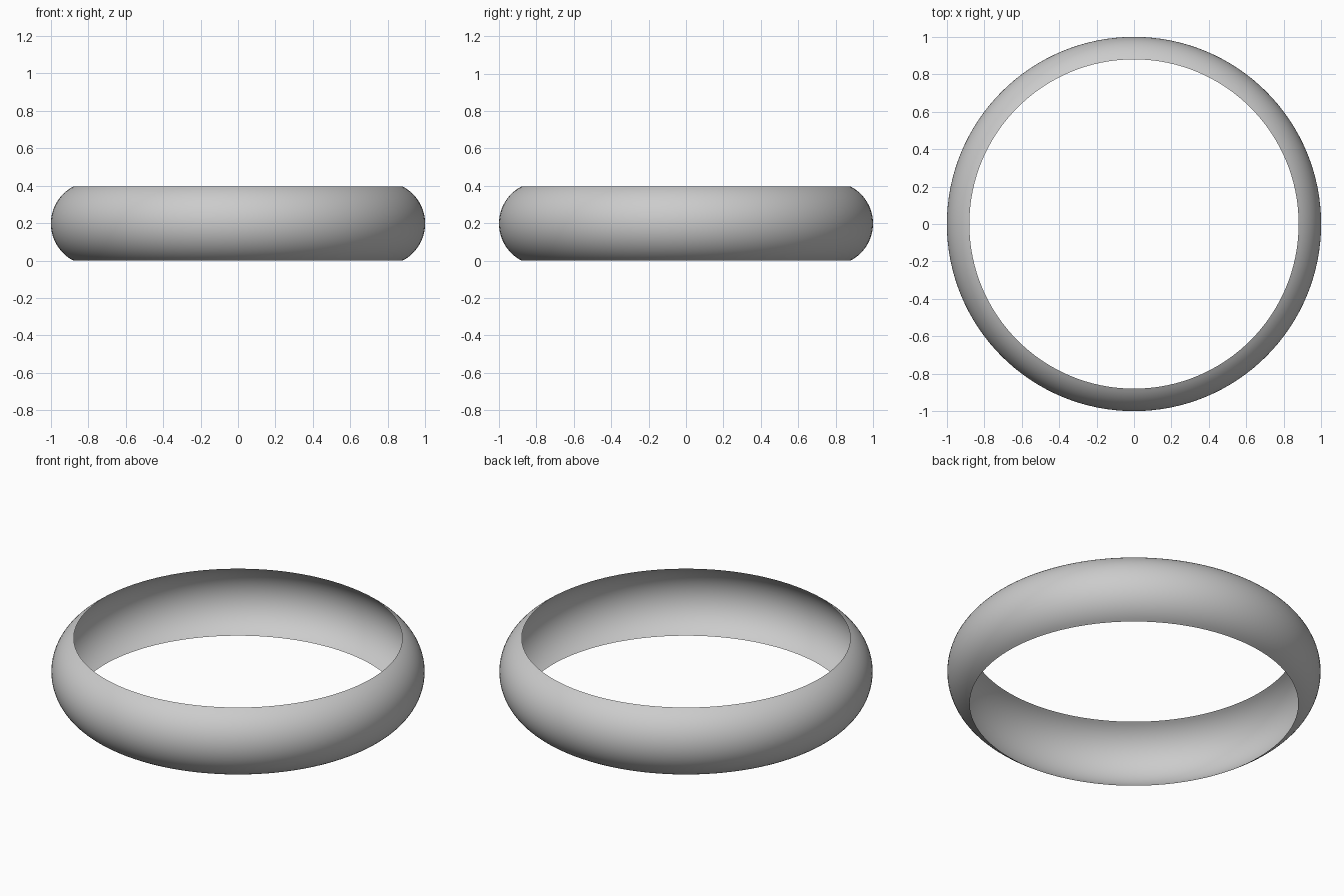
import bpy, bmesh, math

if "Cube" in bpy.data.objects:
    bpy.data.objects.remove(bpy.data.objects["Cube"])

# Open curved band: a single outward-bulging arc swept around the z axis
RIM, OUTER, HALF, SEGS, STEPS = 0.88, 1.0, 0.198, 128, 24
sag = OUTER - RIM
rad = (HALF**2 + sag**2) / (2 * sag)
span = math.asin(HALF / rad)

bm = bmesh.new()
rings = []
for i in range(STEPS + 1):
    a = -span + 2 * span * i / STEPS
    r, z = OUTER - rad + rad * math.cos(a), HALF + rad * math.sin(a)
    rings.append([bm.verts.new((r * math.cos(t), r * math.sin(t), z))
                  for t in (2 * math.pi * k / SEGS for k in range(SEGS))])
for lo, hi in zip(rings, rings[1:]):
    for k in range(SEGS):
        n = (k + 1) % SEGS
        bm.faces.new((lo[k], lo[n], hi[n], hi[k])).smooth = True

mesh = bpy.data.meshes.new("ring_band")
bm.to_mesh(mesh)
bm.free()
bpy.context.collection.objects.link(bpy.data.objects.new("ring_band", mesh))
